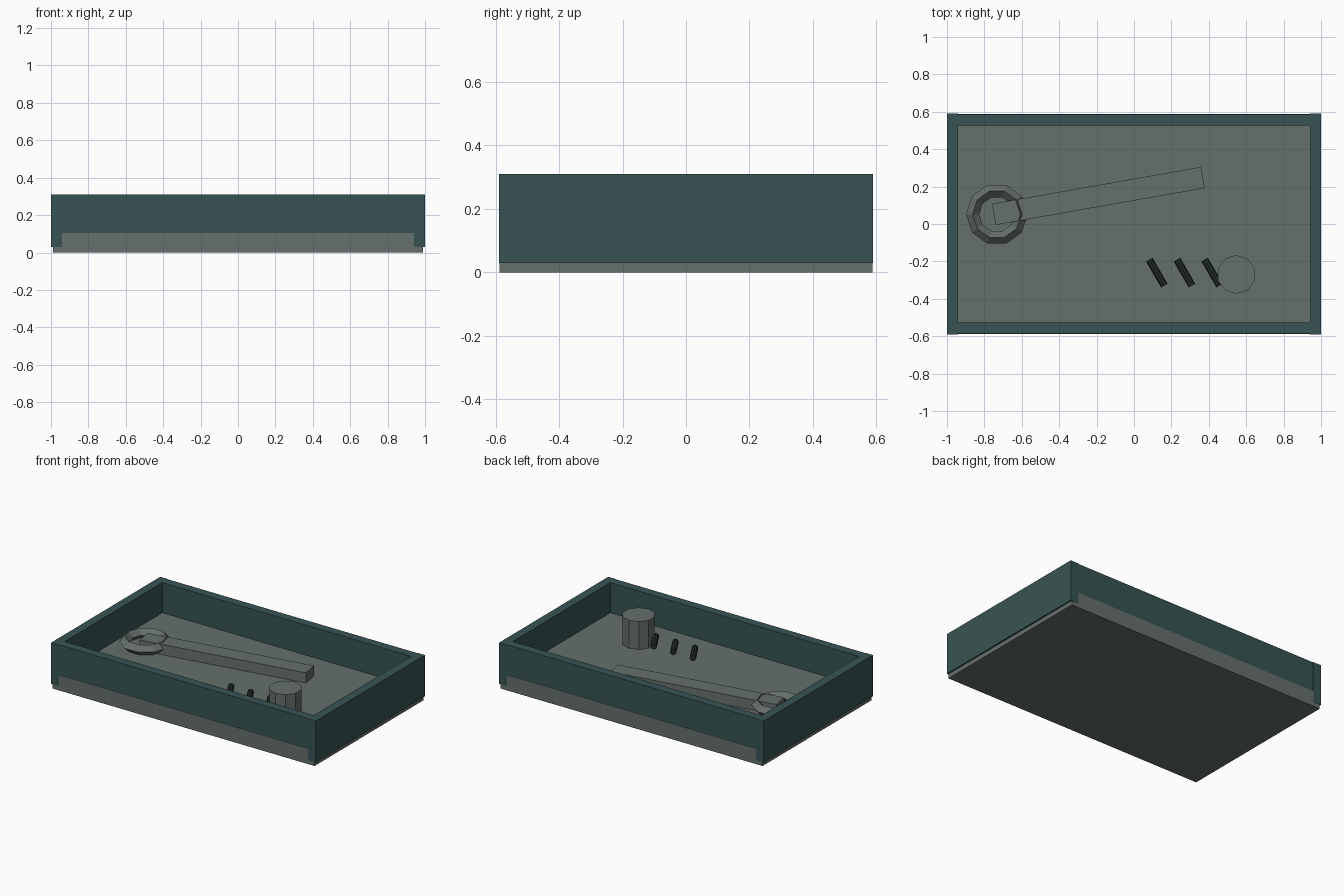
import bpy, bmesh, math
from mathutils import Matrix

if "Cube" in bpy.data.objects:
    bpy.data.objects.remove(bpy.data.objects["Cube"])


def material(name, rgb):
    m = bpy.data.materials.new(name)
    m.diffuse_color = (*rgb, 1)
    m.use_nodes = True
    m.node_tree.nodes["Principled BSDF"].inputs["Base Color"].default_value = m.diffuse_color
    return m


TEAL = material("dark teal", (0.040, 0.088, 0.087))
GREY = material("metal grey", (0.130, 0.160, 0.150))
DARK = material("dark screw", (0.014, 0.025, 0.024))


def finish(name, bm, mat):
    bmesh.ops.recalc_face_normals(bm, faces=bm.faces)
    me = bpy.data.meshes.new(name)
    bm.to_mesh(me)
    bm.free()
    me.materials.append(mat)
    ob = bpy.data.objects.new(name, me)
    bpy.context.collection.objects.link(ob)
    return ob


def box(name, center, size, mat, turn=0):
    bm = bmesh.new()
    m = (Matrix.Translation(center) @ Matrix.Rotation(math.radians(turn), 4, 'Z')
         @ Matrix.Diagonal((*size, 1)))
    bmesh.ops.create_cube(bm, size=1, matrix=m)
    return finish(name, bm, mat)


def cylinder(name, center, radius, length, sides, mat, rot=Matrix()):
    bm = bmesh.new()
    bmesh.ops.create_cone(bm, cap_ends=True, segments=sides, radius1=radius,
                          radius2=radius, depth=length,
                          matrix=Matrix.Translation(center) @ rot)
    return finish(name, bm, mat)


# Tray floor and its four walls
box("tray_base", (0, 0, 0.0525), (1.98, 1.176, 0.105), GREY)
for side, label in ((-1, "left"), (1, "right")):
    box(label + "_wall", (side * 0.97, 0, 0.17), (0.06, 1.18, 0.28), TEAL)
for side, label in ((-1, "front"), (1, "back")):
    box(label + "_wall", (0, side * 0.556, 0.17), (1.88, 0.06, 0.28), TEAL)

# Wrench: flat handle and ring head
box("wrench_handle", (-0.19, 0.15, 0.14), (1.135, 0.115, 0.07), GREY, turn=10)
N, MAJOR, MINOR = 10, 0.13, 0.035
bm = bmesh.new()
loops = []
for i in range(N):
    a = 2 * math.pi * i / N
    loops.append([bm.verts.new((
        -0.733 + (MAJOR + MINOR * math.cos(b)) * math.cos(a),
        0.052 + (MAJOR + MINOR * math.cos(b)) * math.sin(a),
        0.145 + MINOR * math.sin(b)))
        for b in (j * math.pi / 2 for j in range(4))])
for i in range(N):
    p, q = loops[i], loops[(i + 1) % N]
    for j in range(4):
        k = (j + 1) % 4
        bm.faces.new((p[j], q[j], q[k], p[k]))
finish("wrench_ring", bm, GREY)

# Can standing in the corner
cylinder("can", (0.547, -0.27, 0.197), 0.104, 0.196, 10, GREY,
         Matrix.Rotation(math.pi / 2, 4, 'Z') @ Matrix.Rotation(math.pi / 2, 4, 'Z'))

# Three loose screws lying side by side
lie = Matrix.Rotation(math.radians(30), 4, 'Z') @ Matrix.Rotation(math.pi / 2, 4, 'X')
for i in range(3):
    cylinder(f"screw_{i + 1}", (0.122 + 0.148 * i, -0.26, 0.152), 0.02, 0.16, 8, DARK, lie)
